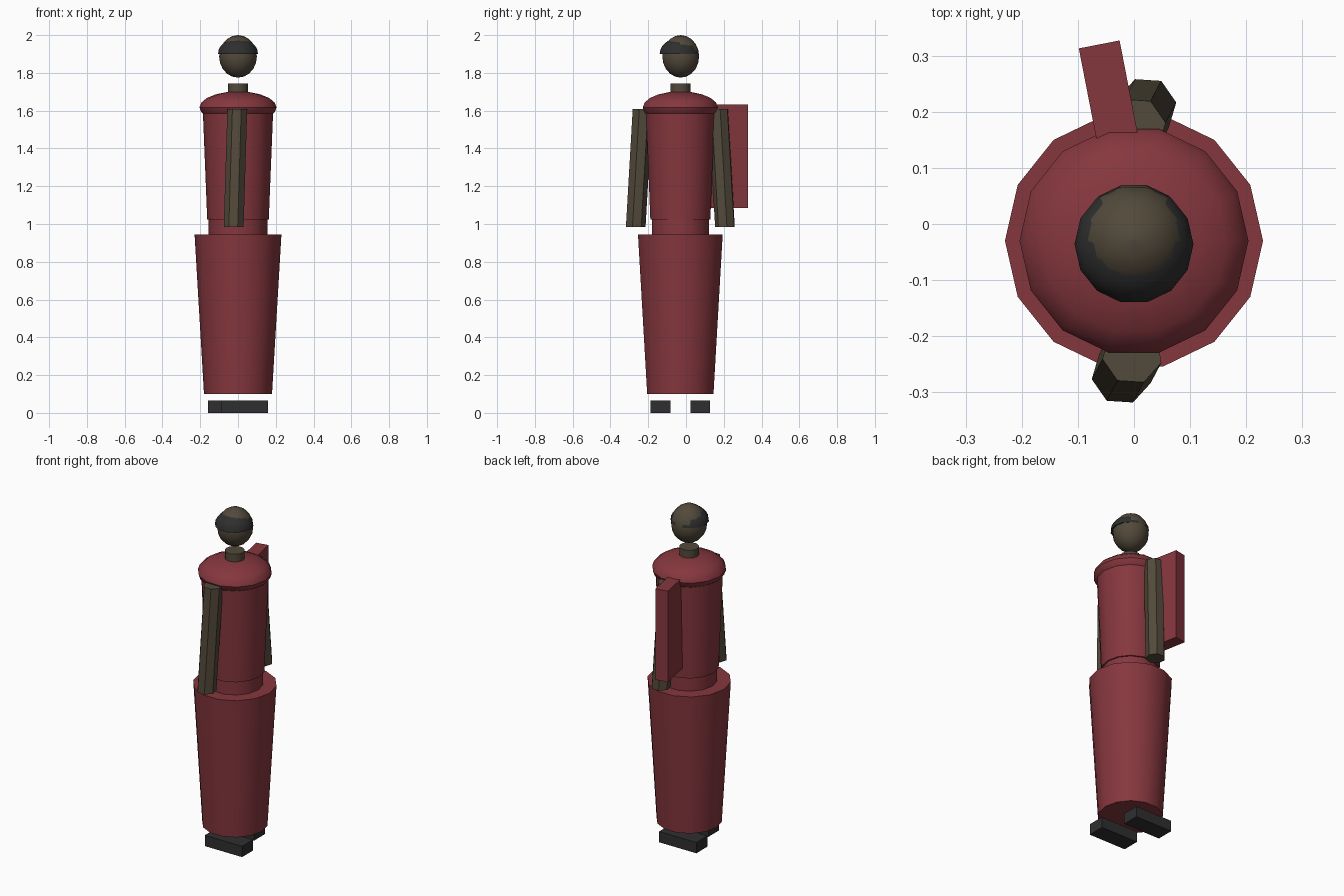
import bpy, bmesh, math
from mathutils import Matrix, Vector

if "Cube" in bpy.data.objects:
    bpy.data.objects.remove(bpy.data.objects["Cube"])

AXIS_Y = -0.03          # body axis
PIVOT = Vector((0, AXIS_Y, 0))


def material(name, color):
    m = bpy.data.materials.new(name)
    m.diffuse_color = (*color, 1)
    m.use_nodes = True
    m.node_tree.nodes["Principled BSDF"].inputs["Base Color"].default_value = m.diffuse_color
    return m


RED = material("dark_red", (0.235, 0.038, 0.048))
BROWN = material("skin_brown", (0.085, 0.067, 0.043))
BLACK = material("charcoal", (0.028, 0.028, 0.028))


def finish(name, bm, mat, smooth=True):
    bmesh.ops.recalc_face_normals(bm, faces=bm.faces)
    me = bpy.data.meshes.new(name)
    bm.to_mesh(me)
    bm.free()
    me.materials.append(mat)
    ob = bpy.data.objects.new(name, me)
    bpy.context.collection.objects.link(ob)
    if smooth:
        bpy.ops.object.select_all(action='DESELECT')
        ob.select_set(True)
        bpy.context.view_layer.objects.active = ob
        bpy.ops.object.shade_smooth_by_angle(angle=math.radians(35))
    return ob


def loft(name, rings, mat, sides=14, phase=0.0, turn=0.0):
    """Capped stack of regular polygons: (radius, z, centre x, centre y)."""
    bm = bmesh.new()
    loops = []
    for r, z, cx, cy in rings:
        loops.append([bm.verts.new((cx + r * math.cos(phase + k * math.tau / sides),
                                    cy + r * math.sin(phase + k * math.tau / sides), z))
                      for k in range(sides)])
    for a, b in zip(loops, loops[1:]):
        for k in range(sides):
            n = (k + 1) % sides
            bm.faces.new((a[k], a[n], b[n], b[k]))
    bm.faces.new(loops[0])
    bm.faces.new(loops[-1])
    bmesh.ops.rotate(bm, verts=bm.verts, cent=PIVOT, matrix=Matrix.Rotation(turn, 3, 'Z'))
    bmesh.ops.remove_doubles(bm, verts=bm.verts, dist=1e-5)
    return finish(name, bm, mat)


def column(name, profile, mat):
    return loft(name, [(r, z, 0, AXIS_Y) for r, z in profile], mat)


def ellipsoid(name, r, h, z, y, mat, start=-90, steps=10):
    """Round form; start=0 gives a flat-based dome."""
    rings = []
    for i in range(steps + 1):
        a = math.radians(start + (90 - start) * i / steps)
        rings.append((max(r * math.cos(a), 0.0005), z + h * math.sin(a), 0, y))
    return loft(name, rings, mat)


def box(name, lo, hi, mat, turn=0.0, pivot=PIVOT):
    bm = bmesh.new()
    bmesh.ops.create_cube(bm, size=1)
    for v in bm.verts:
        v.co = [lo[i] + (v.co[i] + 0.5) * (hi[i] - lo[i]) for i in range(3)]
    bmesh.ops.rotate(bm, verts=bm.verts, cent=pivot, matrix=Matrix.Rotation(turn, 3, 'Z'))
    return finish(name, bm, mat, smooth=False)


# robe
column("skirt", [(0.18, 0.10), (0.23, 0.945)], RED)
column("waist", [(0.155, 0.93), (0.155, 1.05)], RED)
column("torso", [(0.163, 1.025), (0.187, 1.62)], RED)
ellipsoid("shoulders", 0.204, 0.085, 1.617, AXIS_Y, RED)

# neck, head and hair
column("neck", [(0.054, 1.68), (0.054, 1.745)], BROWN)
ellipsoid("head", 0.1, 0.1125, 1.8875, -0.028, BROWN)
ellipsoid("hair", 0.106, 0.085, 1.90, -0.036, BLACK, start=0, steps=6)

# arms and shoes, each pair turned half way round the body axis
for side, turn in (("right", 0.0), ("left", math.pi)):
    loft(side + "_arm", [(0.054, 0.985, -0.022, -0.268), (0.054, 1.61, -0.003, -0.232)],
         BROWN, sides=7, phase=math.radians(-68), turn=turn)
    box(side + "_shoe", (-0.09, -0.187, 0), (0.158, -0.083, 0.065), BLACK, turn)

# hanging panel beside the arm
box("panel", (-0.099, 0.09, 1.085), (-0.025, 0.32, 1.632), RED,
    math.radians(11), Vector((-0.062, 0.32, 0)))
